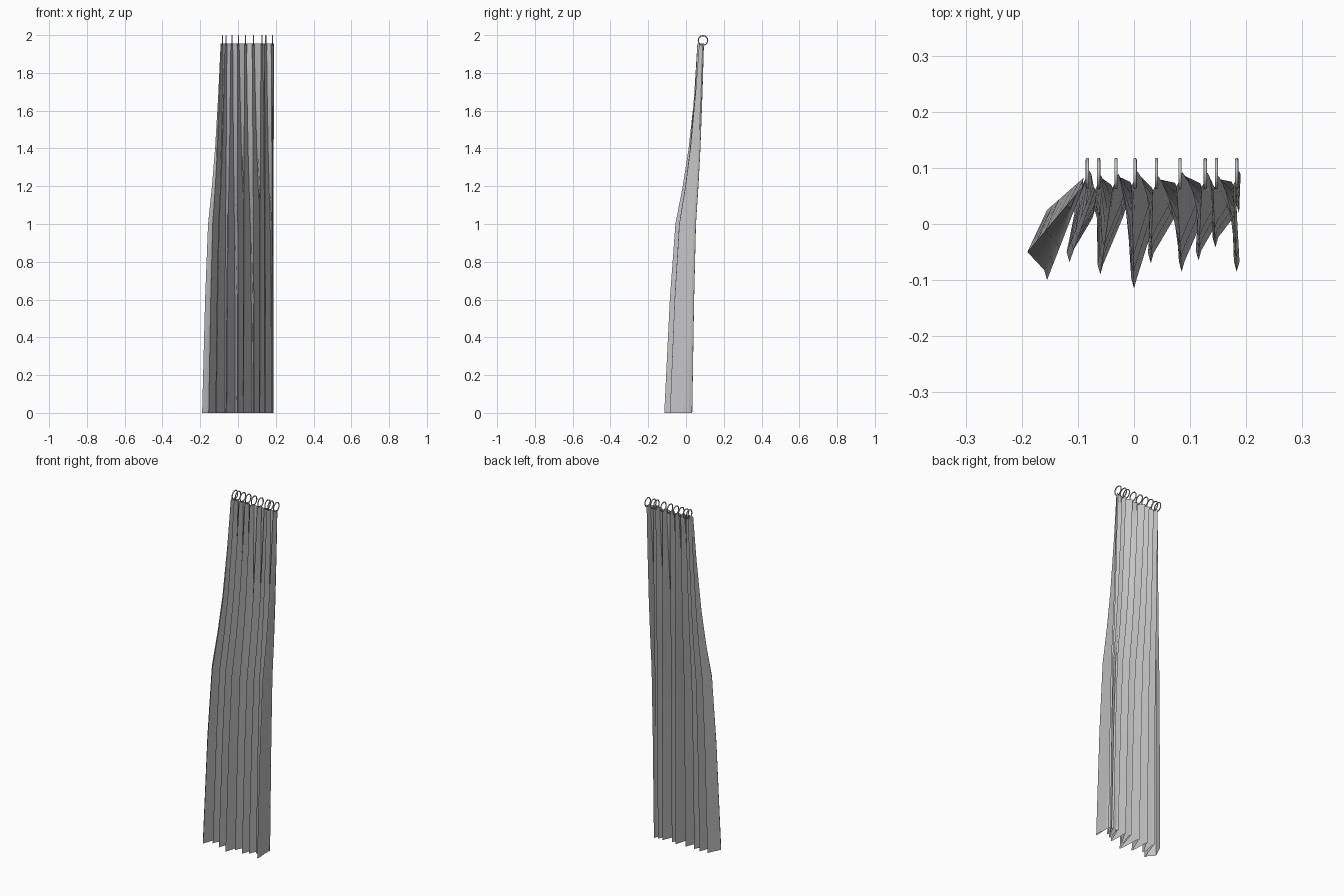
import bpy
import bmesh
import math

default = bpy.data.objects.get("Cube")
if default:
    bpy.data.objects.remove(default, do_unlink=True)


def make_material(name, rgb):
    mat = bpy.data.materials.new(name)
    mat.use_nodes = True
    color = (*rgb, 1.0)
    mat.diffuse_color = color
    mat.node_tree.nodes["Principled BSDF"].inputs["Base Color"].default_value = color
    return mat


grey = make_material("plain grey", (0.55, 0.55, 0.55))

# Ring positions also mark the rear fold of each pleat at the heading
RING_X = [-0.083, -0.063, -0.032, 0.002, 0.04, 0.082, 0.127, 0.147, 0.183]
# Front fold of each pleat at the hem
HEM_FRONT = [(-0.155, -0.10), (-0.115, -0.068), (-0.06, -0.09), (0.0, -0.115),
             (0.03, -0.07), (0.085, -0.085), (0.115, -0.065), (0.145, -0.042),
             (0.183, -0.085)]
# Height and how far the cloth has moved from heading shape to hem shape
LEVELS = [(1.955, 0.0), (1.7, 0.12), (1.4, 0.3), (1.2, 0.47),
          (1.0, 0.68), (0.6, 0.84), (0.3, 0.92), (0.0, 1.0)]


def rounded_fold(x, y, direction, width, depth):
    """Three points around a fold tip; direction is +1 for a front tip."""
    return [(x - width, y + direction * depth), (x, y),
            (x + width, y + direction * depth)]


# Heading and hem outlines, with matching points
heading = [(-0.09, 0.082), (-0.092, 0.066)]
hem = [(-0.155, 0.025), (-0.19, -0.05)]
for i, (ring_x, (fx, fy)) in enumerate(zip(RING_X, HEM_FRONT)):
    wave = 0.005 * math.cos(i * 2.3)
    heading += rounded_fold(ring_x - 0.006, 0.065 + wave, 1, 0.003, 0.006)
    heading += rounded_fold(ring_x + 0.004, 0.09 + wave, -1, 0.003, 0.006)
    back_x = min(fx + 0.045, 0.165 + 0.1 * fx)
    hem += rounded_fold(fx, fy, 1, 0.005, 0.018)
    hem += rounded_fold(back_x, 0.028 + wave, -1, 0.004, 0.014)

# Pleated cloth, lofted through the levels
bm = bmesh.new()
rows = []
for z, blend in LEVELS:
    rows.append([bm.verts.new((a[0] + (b[0] - a[0]) * blend,
                               a[1] + (b[1] - a[1]) * blend, z))
                 for a, b in zip(heading, hem)])
for upper, lower in zip(rows, rows[1:]):
    for i in range(len(upper) - 1):
        bm.faces.new((upper[i], lower[i], lower[i + 1], upper[i + 1]))
mesh = bpy.data.meshes.new("curtain_cloth")
bm.to_mesh(mesh)
bm.free()
cloth = bpy.data.objects.new("curtain_cloth", mesh)
bpy.context.collection.objects.link(cloth)
mesh.materials.append(grey)
bpy.ops.object.select_all(action="DESELECT")
cloth.select_set(True)
bpy.context.view_layer.objects.active = cloth
bpy.ops.object.shade_smooth_by_angle(angle=math.radians(35))

# Hanging rings
for i, x in enumerate(RING_X):
    bpy.ops.mesh.primitive_torus_add(
        major_segments=24, minor_segments=8, major_radius=0.025,
        minor_radius=0.003, location=(x, 0.09, 1.972),
        rotation=(0, math.pi / 2, 0))
    ring = bpy.context.object
    ring.name = f"curtain_ring_{i + 1}"
    ring.data.materials.append(grey)
    bpy.ops.object.shade_smooth_by_angle(angle=math.radians(50))
